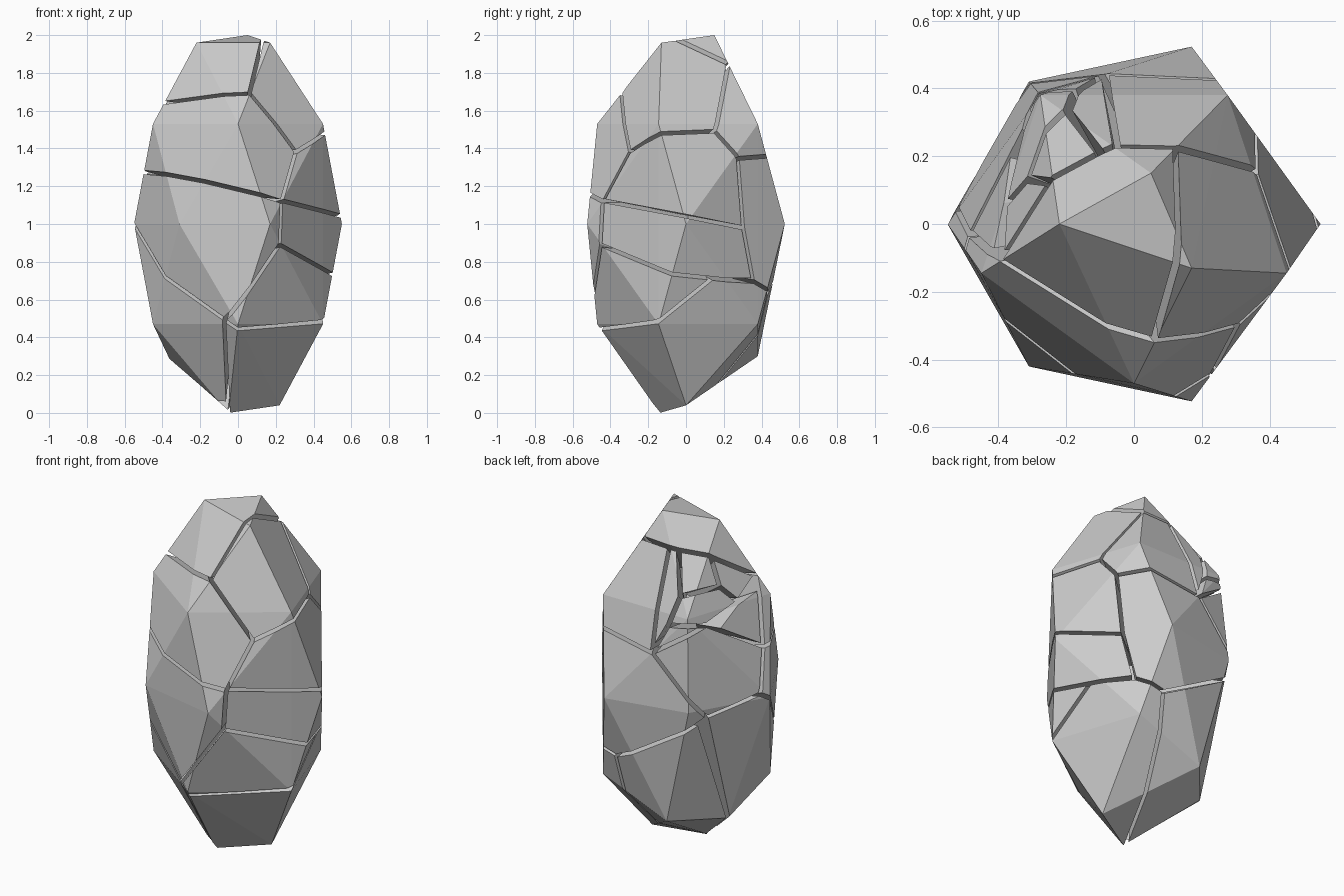
import bpy
import bmesh
from mathutils import Vector

cube = bpy.data.objects.get("Cube")
if cube:
    bpy.data.objects.remove(cube)

# Single stone colour
stone = bpy.data.materials.new("stone_grey")
stone.use_nodes = True
GREY = (0.6, 0.6, 0.6, 1)
stone.diffuse_color = GREY
stone.node_tree.nodes["Principled BSDF"].inputs["Base Color"].default_value = GREY

# Corners of the whole faceted boulder: crown, shoulder, waist, lower ring, foot
CORNERS = [
    (-.22, 0, 1.96), (.17, -.13, 1.96), (.05, .15, 2),
    (0, -.47, 1.53), (.45, -.145, 1.53), (.276, .38, 1.53), (-.276, .38, 1.53), (-.45, -.145, 1.53),
    (.55, 0, 1), (.17, .523, 1), (-.31, .42, 1), (-.55, 0, 1), (-.31, -.42, 1), (.17, -.523, 1),
    (0, -.47, .47), (.45, -.145, .47), (.276, .38, .47), (-.45, -.145, .47),
    (-.14, .38, .3), (-.36, .12, .28), (.22, 0, .04), (-.05, -.14, 0),
]

# Points where cracks meet on the surface
J = {name: Vector(p) for name, p in {
    "brow": (.06, -.34, 1.69), "crown": (.12, .22, 1.84), "nape": (-.05, .23, 1.84),
    "chip": (-.1, .21, 1.83), "temple": (-.26, .13, 1.81), "ear": (-.39, -.1, 1.64),
    "cheek": (.3, -.29, 1.38), "shoulder": (.36, .15, 1.49), "blade": (.36, .28, 1.35),
    "front": (.22, -.42, 1.12), "front_low": (.22, -.45, .89), "knee": (-.08, -.46, .47),
    "side": (.33, .3, .98), "side_low": (.28, .34, .7), "hip": (.43, .14, .71),
    "rear": (.15, .41, .64), "spine": (-.08, .42, 1.3), "waist": (-.365, .325, .95),
    "flank": (-.53, .05, 1.03), "arm": (-.5, -.03, 1.27), "elbow": (-.33, .28, 1.47),
    "heel": (-.36, .12, .28), "foot": (-.05, -.13, 0),
    "b": (-.16, .39, 1.47), "e": (-.2, .34, 1.63), "d": (-.33, .14, 1.65), "f": (-.41, .06, 1.55),
}.items()}

# Third point of the crack plane where it leaves the default inward direction
TILT = {
    frozenset(("brow", "crown")): Vector((.13, -.05, 1.97)),
    frozenset(("brow", "ear")): Vector((0, 0, 1.6)),
    frozenset(("knee", "hip")): Vector((.44, -.145, .49)),
}

# Each chunk is bounded by a loop of crack junctions
CHUNKS = {
    "top_cap": "brow crown nape chip temple ear",
    "upper_right_chunk": "brow crown shoulder cheek",
    "upper_front_chunk": "brow cheek front arm ear",
    "right_chunk": "cheek shoulder blade side front",
    "right_band": "front side side_low hip front_low",
    "right_wedge": "front_low hip knee",
    "lower_right_chunk": "knee hip side_low rear foot",
    "lower_front_chunk": "front front_low knee flank arm",
    "lower_left_chunk": "flank knee foot heel waist",
    "lower_back_chunk": "rear waist heel foot",
    "back_chunk": "blade spine waist rear side_low side",
    "upper_back_chunk": "crown nape spine blade shoulder",
    "back_left_chunk": "spine elbow arm flank waist",
}
SHARDS = {
    "long_shard": "nape chip e b spine",
    "upper_shard": "chip temple d e",
    "middle_shard": "e d f elbow b",
    "corner_shard": "temple ear f d",
    "outer_shard": "ear arm elbow f",
    "sliver_shard": "spine b elbow",
}


def crack_plane(a, b):
    """Plane through two junctions, running inward from the surface."""
    p, q = J[a], J[b]
    mid = (p + q) / 2
    inward = Vector((mid.x / .3, mid.y / .3, mid.z - 1))
    third = TILT.get(frozenset((a, b)), mid - inward)
    return p, (q - p).cross(third - p).normalized()


def make_chunk(name, loop, half_gap):
    """Cut the boulder down to one cell and close the cut faces."""
    names = loop.split()
    centre = sum((J[n] for n in names), Vector()) / len(names)
    bm = bmesh.new()
    for c in CORNERS:
        bm.verts.new(c)
    hull = bmesh.ops.convex_hull(bm, input=bm.verts)
    loose = [v for v in bm.verts if not v.link_faces]
    bmesh.ops.delete(bm, geom=loose, context='VERTS')
    for a, b in zip(names, names[1:] + names[:1]):
        point, normal = crack_plane(a, b)
        if normal.dot(centre - point) > 0:
            normal = -normal
        geom = bm.verts[:] + bm.edges[:] + bm.faces[:]
        bmesh.ops.bisect_plane(bm, geom=geom, dist=1e-5, plane_co=point - normal * half_gap,
                               plane_no=normal, clear_outer=True)
        rim = [e for e in bm.edges if e.is_boundary]
        if rim:
            bmesh.ops.holes_fill(bm, edges=rim, sides=0)
    bmesh.ops.recalc_face_normals(bm, faces=bm.faces)
    mesh = bpy.data.meshes.new(name)
    bm.to_mesh(mesh)
    bm.free()
    mesh.materials.append(stone)
    bpy.context.collection.objects.link(bpy.data.objects.new(name, mesh))


# Large chunks sit close together, the small shards have wider gaps
for group, half_gap in ((CHUNKS, .01), (SHARDS, .013)):
    for name, loop in group.items():
        make_chunk(name, loop, half_gap)
